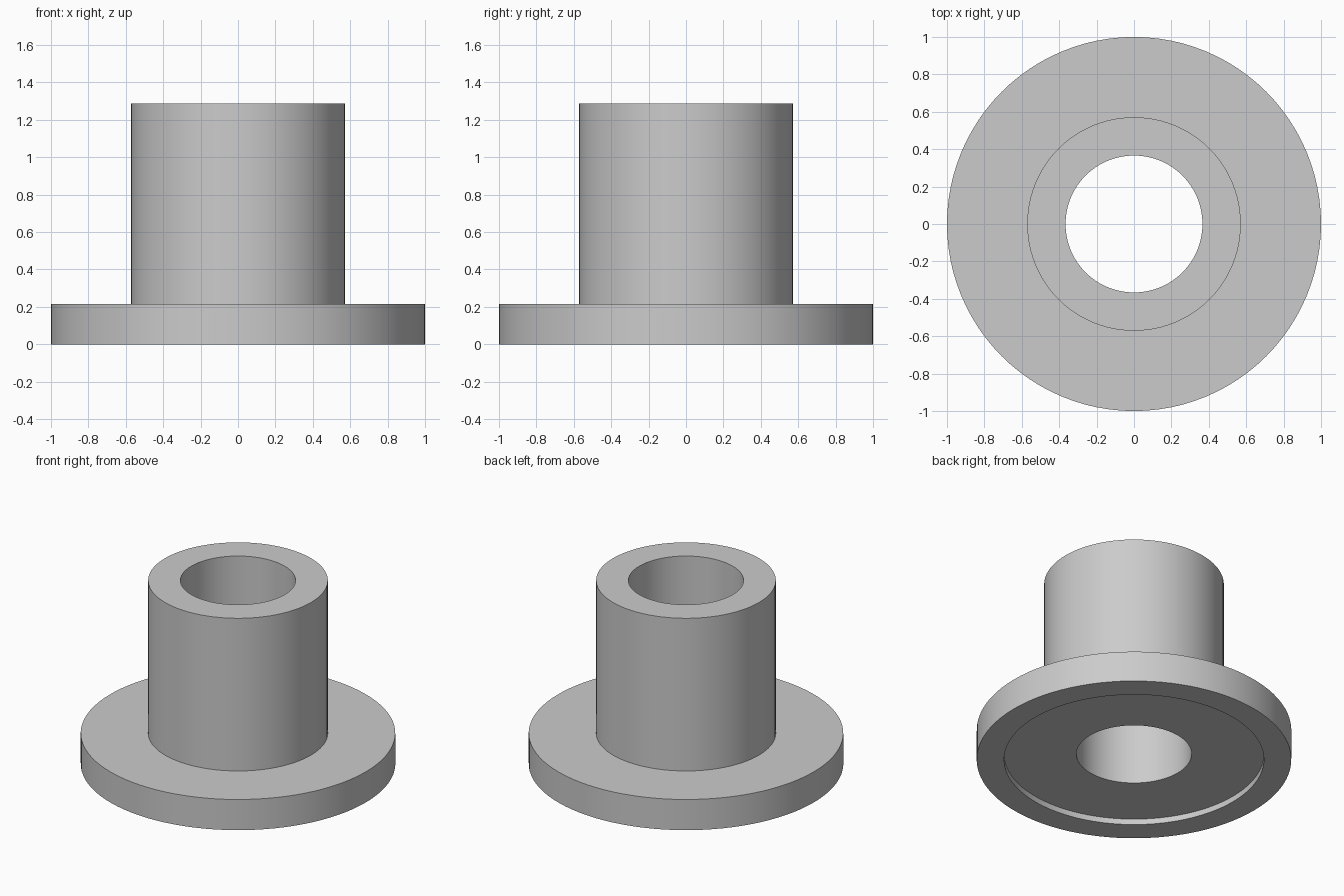
import bpy
import bmesh
import math

cube = bpy.data.objects.get("Cube")
if cube:
    bpy.data.objects.remove(cube, do_unlink=True)

# One plain grey for the whole part
grey = bpy.data.materials.new("plain_grey")
grey.use_nodes = True
colour = (0.6, 0.6, 0.6, 1)
grey.diffuse_color = colour
grey.node_tree.nodes["Principled BSDF"].inputs["Base Color"].default_value = colour

# Main dimensions
FLANGE_R, TUBE_R, BORE_R, RECESS_R = 1.0, 0.571, 0.366, 0.826
HEIGHT, FLANGE_H, RECESS_H = 1.286, 0.215, 0.04
SEGMENTS = 96


def lathe(name, profile):
    """Revolve a closed (radius, height) profile around the z axis."""
    bm = bmesh.new()
    verts = [bm.verts.new((r, 0, z)) for r, z in profile]
    edges = [bm.edges.new((v, verts[i - 1])) for i, v in enumerate(verts)]
    bmesh.ops.spin(bm, geom=verts + edges, cent=(0, 0, 0), axis=(0, 0, 1),
                   angle=math.tau, steps=SEGMENTS)
    bmesh.ops.remove_doubles(bm, verts=bm.verts, dist=0.0001)
    bmesh.ops.recalc_face_normals(bm, faces=bm.faces)
    mesh = bpy.data.meshes.new(name)
    bm.to_mesh(mesh)
    bm.free()
    mesh.materials.append(grey)
    obj = bpy.data.objects.new(name, mesh)
    bpy.context.collection.objects.link(obj)
    return obj


# Flanged bushing: tube, flange, through bore and shallow recess underneath
bushing = lathe("flanged_bushing", [
    (BORE_R, HEIGHT), (TUBE_R, HEIGHT),
    (TUBE_R, FLANGE_H), (FLANGE_R, FLANGE_H),
    (FLANGE_R, 0), (RECESS_R, 0),
    (RECESS_R, RECESS_H), (BORE_R, RECESS_H),
])

bpy.ops.object.select_all(action="DESELECT")
bushing.select_set(True)
bpy.context.view_layer.objects.active = bushing
bpy.ops.object.shade_smooth_by_angle(angle=math.radians(30))
